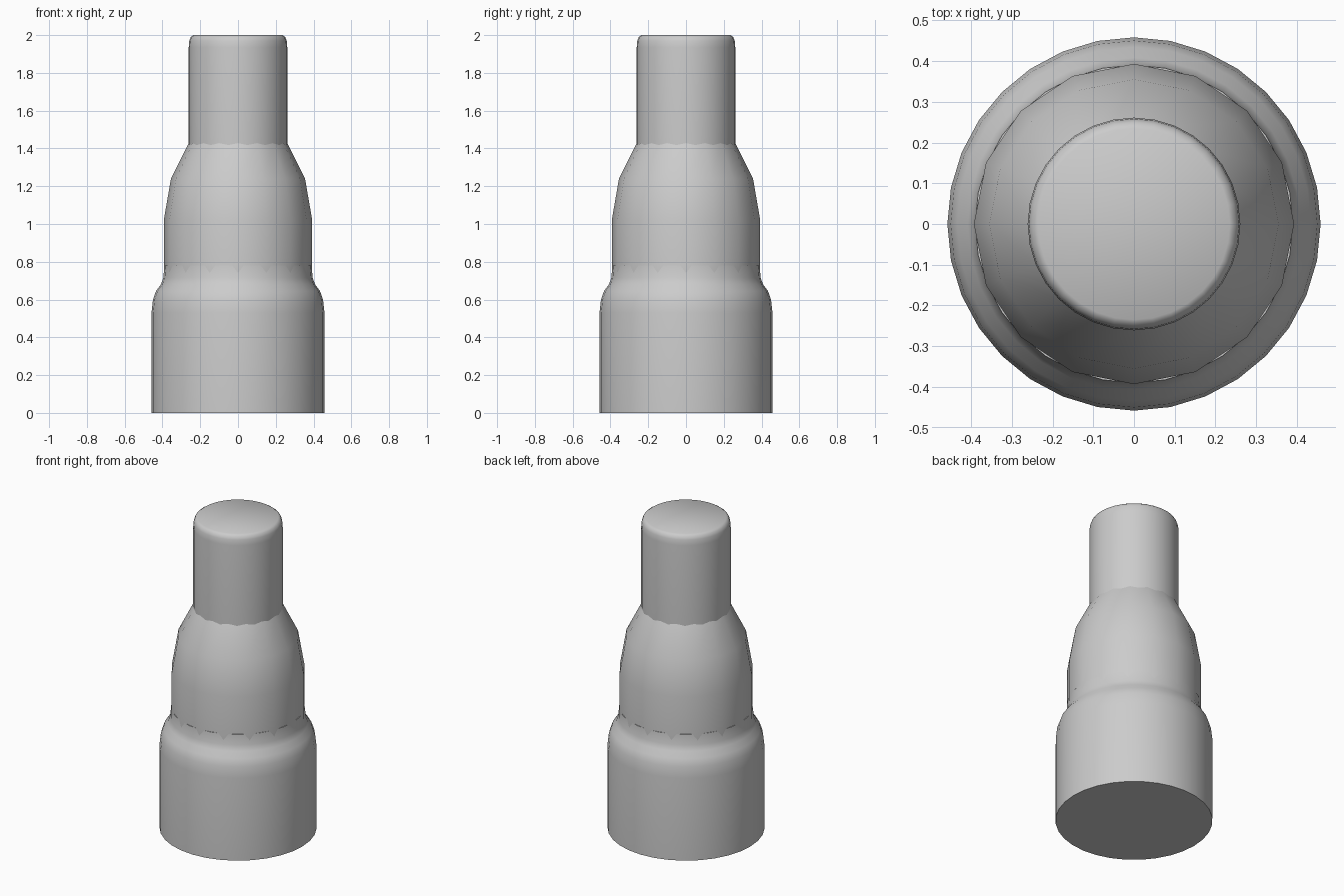
import bpy, bmesh, math

if "Cube" in bpy.data.objects:
    bpy.data.objects.remove(bpy.data.objects["Cube"])

def lathe(name, profile, sides):
    """Closed solid of revolution from (radius, z) rings, capped at both ends."""
    bm = bmesh.new()
    rings = []
    for r, z in profile:
        rings.append([bm.verts.new((r * math.cos(2 * math.pi * i / sides),
                                    r * math.sin(2 * math.pi * i / sides), z))
                      for i in range(sides)])
    for a, b in zip(rings, rings[1:]):
        for i in range(sides):
            j = (i + 1) % sides
            bm.faces.new((a[i], a[j], b[j], b[i]))
    bm.faces.new(rings[0][::-1])
    bm.faces.new(rings[-1])
    mesh = bpy.data.meshes.new(name)
    bm.to_mesh(mesh)
    bm.free()
    obj = bpy.data.objects.new(name, mesh)
    bpy.context.collection.objects.link(obj)
    bpy.ops.object.select_all(action='DESELECT')
    obj.select_set(True)
    bpy.context.view_layer.objects.active = obj
    bpy.ops.object.shade_smooth_by_angle(angle=math.radians(50))
    return obj

# wide base with a soft shoulder
lathe("base", [(0.458, 0), (0.458, 0.53), (0.45, 0.60), (0.434, 0.645),
               (0.408, 0.68), (0.395, 0.715), (0.390, 0.78)], 32)

# tapering middle section
lathe("tapered_body", [(0.393, 0.68), (0.393, 1.02), (0.355, 1.24), (0.26, 1.43)], 16)

# straight neck with a rounded top rim
lathe("neck", [(0.261, 1.41), (0.261, 1.935), (0.258, 1.97), (0.25, 1.99), (0.235, 2.0)], 32)
